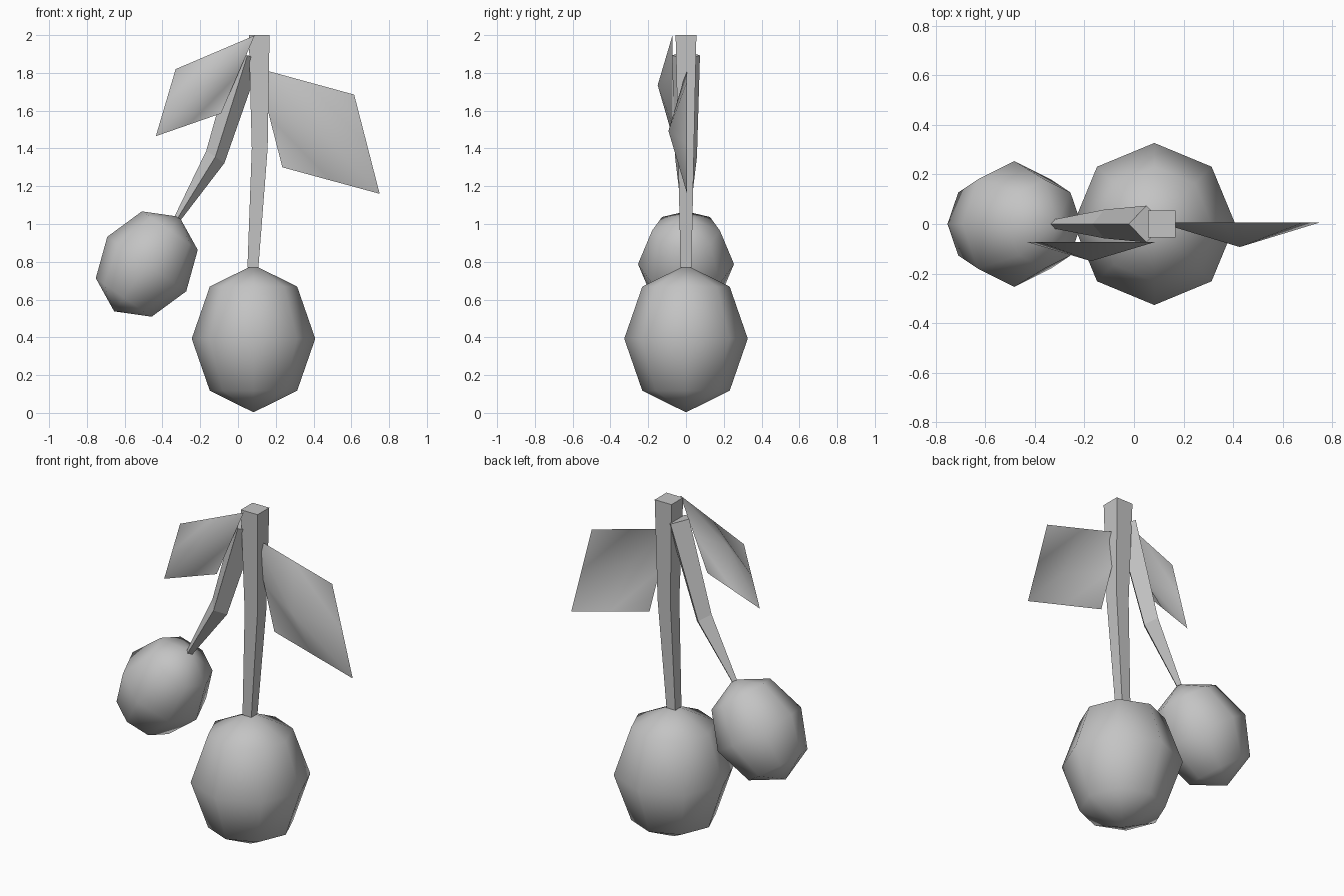
import bpy, bmesh, math
from mathutils import Vector

if "Cube" in bpy.data.objects:
    bpy.data.objects.remove(bpy.data.objects["Cube"])

grey = bpy.data.materials.new("plain grey")
grey.diffuse_color = (0.55, 0.55, 0.55, 1)
grey.use_nodes = True
grey.node_tree.nodes["Principled BSDF"].inputs["Base Color"].default_value = grey.diffuse_color


def add_mesh(name, verts, faces, smooth):
    mesh = bpy.data.meshes.new(name)
    mesh.from_pydata([tuple(v) for v in verts], [], faces)
    mesh.materials.append(grey)
    for p in mesh.polygons:
        p.use_smooth = smooth
    obj = bpy.data.objects.new(name, mesh)
    bpy.context.collection.objects.link(obj)
    return obj


def fruit(name, centre, radius, half_height, tilt):
    bpy.ops.mesh.primitive_uv_sphere_add(segments=8, ring_count=4, radius=1,
                                         location=centre, rotation=(0, tilt, 0))
    obj = bpy.context.object
    obj.name = name
    obj.scale = (radius, radius, half_height)
    obj.data.materials.append(grey)
    bpy.ops.object.shade_smooth()


def stem(name, sections):
    """Four-sided tapering tube; each section is a ring of four corners, top first."""
    verts = [v for ring in sections for v in ring]
    n = len(sections)
    faces = [(0, 1, 2, 3), tuple(4 * (n - 1) + k for k in (3, 2, 1, 0))]
    for s in range(n - 1):
        for k in range(4):
            a, b = 4 * s + k, 4 * s + (k + 1) % 4
            faces.append((a, a + 4, b + 4, b))
    obj = add_mesh(name, verts, faces, False)
    bm = bmesh.new()
    bm.from_mesh(obj.data)
    bmesh.ops.recalc_face_normals(bm, faces=bm.faces)
    bm.to_mesh(obj.data)
    bm.free()


def leaf(name, corners, y, centre):
    """Sheet with a 2 x 2 grid whose middle point bulges to the front."""
    a, b, c, d = [Vector((x, y, z)) for x, z in corners]
    verts = [a, (a + b) / 2, b, (b + c) / 2, c, (c + d) / 2, d, (d + a) / 2, centre]
    faces = [(0, 8, 1), (0, 7, 8), (1, 3, 2), (1, 8, 3),
             (8, 4, 3), (8, 5, 4), (7, 6, 5), (7, 5, 8)]
    add_mesh(name, verts, faces, True)


# Fruits
fruit("large_fruit", (0.082, 0, 0.393), 0.327, 0.39, 0)
fruit("small_fruit", (-0.483, 0, 0.788), 0.254, 0.304, math.radians(34.6))

# Upright stem: square sections (x, z, half width)
stem("main_stem", [[(x + sx * r, sy * r, z) for sx, sy in ((-1, -1), (1, -1), (1, 1), (-1, 1))]
                   for x, z, r in ((0.112, 2.0, 0.055), (0.115, 1.4, 0.042), (0.079, 0.77, 0.029))])

# Side stem: diamond sections square to its path (x, z, half width, tilt)
rings = []
for x, z, r, t in ((0.05, 1.893, 0.074, 17), (-0.12, 1.355, 0.058, 34), (-0.32, 1.03, 0.019, 33)):
    dx, dz = r * math.cos(math.radians(t)), r * math.sin(math.radians(t))
    rings.append([(x - dx, 0, z + dz), (x, -r, z), (x + dx, 0, z - dz), (x, r, z)])
stem("side_stem", rings)

# Leaves
leaf("right_leaf", [(0.10, 1.826), (0.615, 1.685), (0.75, 1.16), (0.235, 1.30)],
     0.006, Vector((0.427, -0.093, 1.493)))
leaf("left_leaf", [(0.088, 1.998), (-0.33, 1.82), (-0.435, 1.465), (-0.09, 1.585)],
     -0.072, Vector((-0.173, -0.15, 1.735)))
